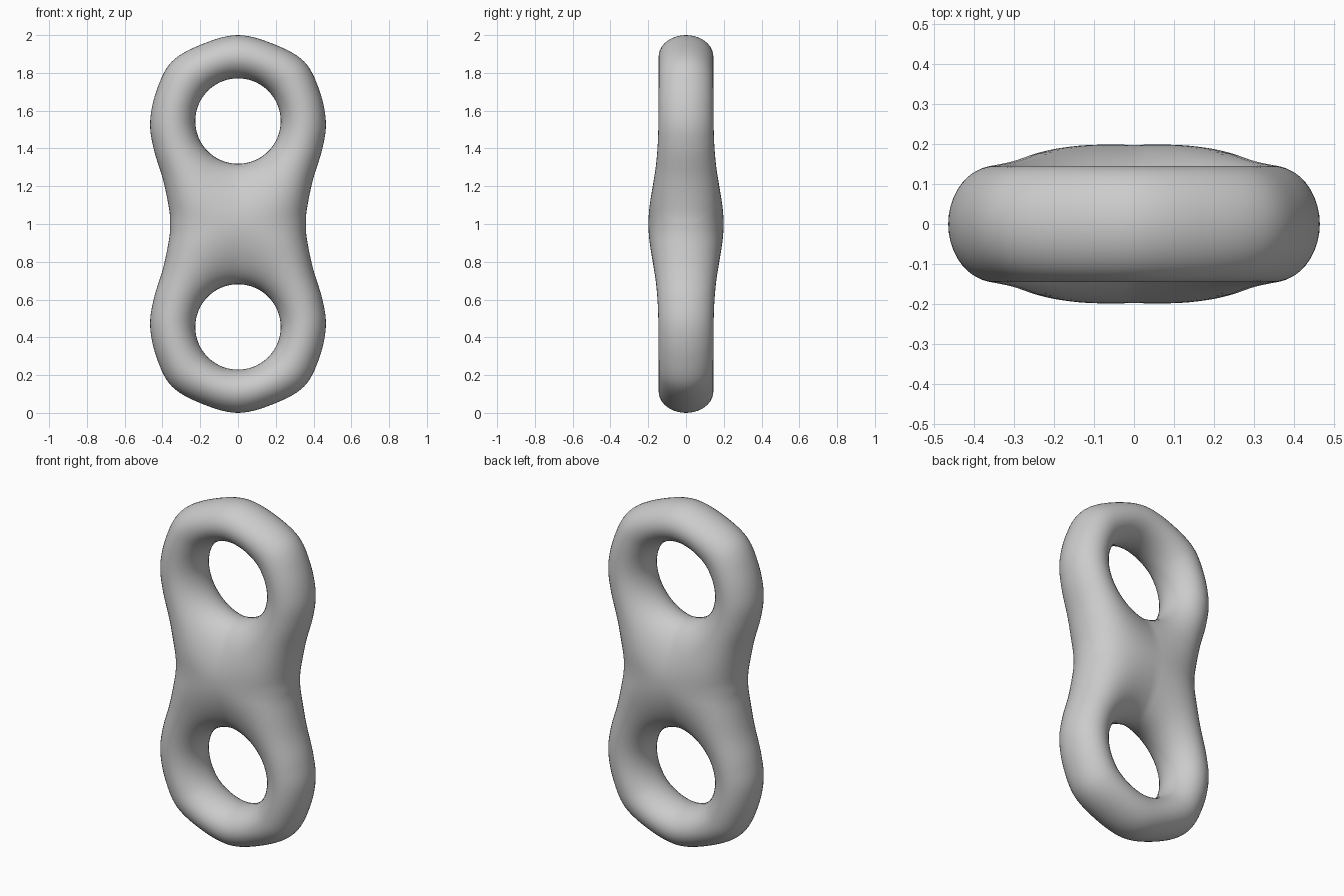
import bpy, bmesh, math
from mathutils import Vector
from mathutils.geometry import interpolate_bezier, intersect_point_line

if "Cube" in bpy.data.objects:
    bpy.data.objects.remove(bpy.data.objects["Cube"])

HOLE = Vector((0, 0.545))   # upper hole centre, relative to mid height
HOLE_R = 0.226
RINGS = 20

# Outer outline of one quarter (x, z), from the top down to the waist
outline = [Vector(p) for p in [
    (0, 1.0), (0.19, 0.952), (0.35, 0.86), (0.43, 0.71), (0.465, 0.545),
    (0.447, 0.4), (0.397, 0.235), (0.365, 0.08), (0.36, 0)]]


def smooth_curve(pts, steps=7):
    """Spline through the points, mirrored past both ends."""
    ext = [Vector((-pts[1].x, pts[1].y))] + pts + [Vector((pts[-2].x, -pts[-2].y))]
    out = []
    for a, b, c, d in zip(ext, ext[1:], ext[2:], ext[3:]):
        seg = interpolate_bezier(b, b + (c - a) / 6, c - (d - b) / 6, c, steps + 1)
        out += [Vector(p[:2]) for p in seg[:-1]]
    return out + [pts[-1].copy()]


edge = smooth_curve(outline)


def outer_distance(p):
    best = 9
    for a, b in zip(edge, edge[1:]):
        t = min(1, max(0, intersect_point_line(p, a, b)[1]))
        best = min(best, (a.lerp(b, t) - p).length)
    return best


def half_depth(p):
    """Elliptical section between hole and outline, thicker at the waist."""
    a = (p - HOLE).length - HOLE_R
    b = (p + HOLE).length - HOLE_R
    k = 0.1
    inner = min(a, b) - max(k - abs(a - b), 0) ** 2 / (4 * k)
    outer = outer_distance(p)
    peak = 0.145 + 0.054 * math.exp(-(p.y / 0.27) ** 2)
    return peak * 2 * math.sqrt(max(inner, 0) * outer) / (inner + outer)


# Outline followed by the waist line back to the centre
waist = [Vector((0.36 * math.cos(i / 16 * math.pi / 2), 0)) for i in range(1, 17)]
waist[-1].x = 0
border = edge + waist

# One eighth of the body: strips running from the hole rim to the border
bm = bmesh.new()
rows = []
for q in border:
    rim = HOLE + (q - HOLE).normalized() * HOLE_R
    row = []
    for i in range(RINGS + 1):
        p = rim.lerp(q, 0.5 - 0.5 * math.cos(math.pi * i / RINGS))
        h = 0 if i == 0 else half_depth(p)
        row.append(bm.verts.new((p.x, -h, p.y)))
    rows.append(row)
for r, s in zip(rows, rows[1:]):
    for i in range(RINGS):
        bm.faces.new((r[i], r[i + 1], s[i + 1], s[i]))
bmesh.ops.recalc_face_normals(bm, faces=bm.faces)
if sum(f.normal.y for f in bm.faces) > 0:
    bmesh.ops.reverse_faces(bm, faces=bm.faces)
mesh = bpy.data.meshes.new("double_ring_body")
bm.to_mesh(mesh)
bm.free()

body = bpy.data.objects.new("double_ring_body", mesh)
bpy.context.collection.objects.link(body)
body.location.z = 1

# Mirror to all sides
mirror = body.modifiers.new("mirror", 'MIRROR')
mirror.use_axis = (True, True, True)
mirror.merge_threshold = 0.0005

grey = bpy.data.materials.new("plain grey")
grey.diffuse_color = (0.6, 0.6, 0.6, 1)
grey.use_nodes = True
grey.node_tree.nodes["Principled BSDF"].inputs["Base Color"].default_value = grey.diffuse_color
mesh.materials.append(grey)
for f in mesh.polygons:
    f.use_smooth = True
